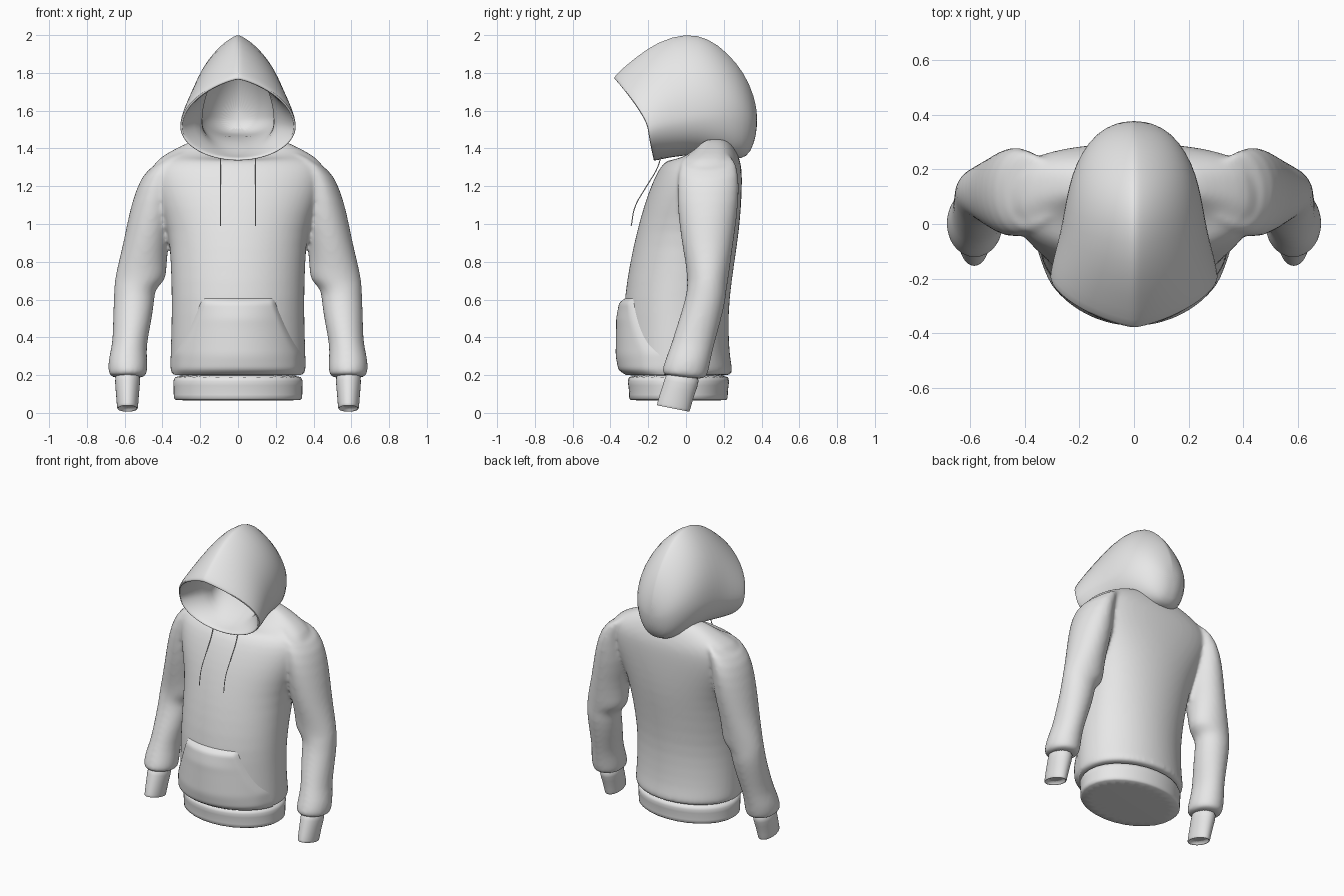
import bpy, bmesh, math
from math import sin, cos, pi

cube = bpy.data.objects.get("Cube")
if cube:
    bpy.data.objects.remove(cube)

GREY = (0.8, 0.8, 0.8, 1)
cloth = bpy.data.materials.new("light grey cloth")
cloth.use_nodes = True
cloth.diffuse_color = GREY
cloth.node_tree.nodes["Principled BSDF"].inputs["Base Color"].default_value = GREY


def finish(name, bm, angle=60):
    """Turn a bmesh into a smooth object."""
    bmesh.ops.recalc_face_normals(bm, faces=bm.faces)
    mesh = bpy.data.meshes.new(name)
    bm.to_mesh(mesh)
    bm.free()
    mesh.materials.append(cloth)
    obj = bpy.data.objects.new(name, mesh)
    bpy.context.collection.objects.link(obj)
    soften = obj.modifiers.new("soften", "SUBSURF")
    soften.levels = soften.render_levels = 1
    bpy.ops.object.select_all(action="DESELECT")
    obj.select_set(True)
    bpy.context.view_layer.objects.active = obj
    bpy.ops.object.shade_smooth_by_angle(angle=math.radians(angle))
    return obj


def add_loft(bm, loops):
    """Skin closed loops of equal length and cap both ends."""
    rows = [[bm.verts.new(p) for p in loop] for loop in loops]
    n = len(rows[0])
    for a, b in zip(rows, rows[1:]):
        for i in range(n):
            j = (i + 1) % n
            bm.faces.new((a[i], a[j], b[j], b[i]))
    bm.faces.new(rows[0])
    bm.faces.new(rows[-1])


def loft(name, loops):
    bm = bmesh.new()
    add_loft(bm, loops)
    return finish(name, bm)


def power(v, e):
    return math.copysign(abs(v) ** e, v)


def slice_loop(z, xc, yc, rx, ry, back=1.0, tilt=0.0, sag=0.0, slope=0.0, n=28):
    """Horizontal slice; back squares off the rear, the rest bend it."""
    loop = []
    for i in range(n):
        a = 2 * pi * i / n
        dx = rx * cos(a)
        dy = ry * power(sin(a), back if sin(a) > 0 else 1.0)
        loop.append((xc + dx, yc + dy,
                     z - tilt * dy - sag * max(0, -sin(a)) - slope * dx))
    return loop


# Torso: z, y centre, half width, half depth
TORSO = [(0.195, -0.045, 0.347, 0.275), (0.205, -0.045, 0.358, 0.292),
         (0.24, -0.045, 0.362, 0.292), (0.30, -0.05, 0.36, 0.283),
         (0.45, -0.052, 0.355, 0.278), (0.60, -0.05, 0.353, 0.28),
         (0.80, -0.02, 0.358, 0.278), (0.96, 0.01, 0.37, 0.272),
         (1.10, 0.035, 0.42, 0.258), (1.20, 0.055, 0.45, 0.242),
         (1.29, 0.075, 0.465, 0.222), (1.345, 0.09, 0.43, 0.194),
         (1.395, 0.10, 0.345, 0.165), (1.44, 0.105, 0.25, 0.135),
         (1.462, 0.105, 0.19, 0.10)]
body = bmesh.new()
add_loft(body, [slice_loop(z, 0, yc, rx, ry, 0.95 - 0.45 * min(1, max(0, z - 0.5) / 0.7),
                           0, max(0, z - 1.34)) for z, yc, rx, ry in TORSO])

# Sleeves: z, x centre, y centre, half width, half depth
SLEEVE = [(1.375, 0.31, 0.12, 0.05, 0.09), (1.345, 0.39, 0.12, 0.096, 0.15),
          (1.20, 0.438, 0.117, 0.103, 0.168), (1.05, 0.455, 0.115, 0.124, 0.158),
          (0.90, 0.487, 0.114, 0.12, 0.137), (0.78, 0.508, 0.117, 0.13, 0.117),
          (0.70, 0.516, 0.115, 0.138, 0.109), (0.66, 0.548, 0.11, 0.108, 0.105),
          (0.60, 0.55, 0.104, 0.109, 0.108), (0.48, 0.56, 0.07, 0.102, 0.113),
          (0.36, 0.575, 0.035, 0.09, 0.111), (0.285, 0.584, 0.013, 0.104, 0.117),
          (0.22, 0.583, -0.005, 0.104, 0.122), (0.195, 0.583, -0.01, 0.099, 0.116),
          (0.188, 0.584, -0.012, 0.07, 0.09)]
# Cuffs end in a recessed opening
CUFF = [(0.22, 0.584, -0.01, 0.068, 0.088), (0.16, 0.585, -0.025, 0.067, 0.088),
        (0.09, 0.585, -0.05, 0.06, 0.087), (0.027, 0.585, -0.067, 0.056, 0.088),
        (0.022, 0.585, -0.068, 0.054, 0.086), (0.024, 0.585, -0.067, 0.046, 0.076),
        (0.045, 0.585, -0.06, 0.044, 0.072)]
for side, s in (("left", 1), ("right", -1)):
    add_loft(body, [slice_loop(z, s * xc, yc, rx, ry, 1, 0.1 if z < 0.4 else 0, 0,
                               s * min(0.5, max(0, 3 * (z - 1.15))))
                    for z, xc, yc, rx, ry in SLEEVE])
    loft(side + "_cuff", [slice_loop(z, s * xc, yc, rx, ry, 1, 0.2)
                          for z, xc, yc, rx, ry in CUFF])

# Fuse torso and sleeves into one garment with soft armholes
garment = finish("torso_and_sleeves", body)
fuse = garment.modifiers.new("fuse", "REMESH")
fuse.mode = "VOXEL"
fuse.voxel_size = 0.012
fuse.use_smooth_shade = True
blend = garment.modifiers.new("blend", "SMOOTH")
blend.factor = 0.5
blend.iterations = 10

# Hem band
HEM = [(0.065, 0.34, 0.26), (0.07, 0.343, 0.263), (0.12, 0.343, 0.263),
       (0.17, 0.346, 0.272), (0.21, 0.345, 0.272)]
loft("hem_band", [slice_loop(z, 0, -0.04, rx, ry, 0.95) for z, rx, ry in HEM])


def hood_loop(yt, zt, w, yw, zw, yb, zb, n=36):
    """Peaked section through a top, a widest and a bottom point."""
    loop = []
    for i in range(n):
        a = 2 * pi * i / n
        c = cos(a)
        y_end, z_end = (yt, zt) if c > 0 else (yb, zb)
        # Peaked crown, oval opening, fuller underside further back
        e = 1.5 if c > 0 else 1.0 if yb < -0.12 else 0.82
        loop.append((w * power(sin(a), e), yw + (y_end - yw) * abs(c) ** 1.25,
                     zw + (z_end - zw) * abs(c)))
    return loop


# Hood: inner lining from the back forward, round the rim, then the outside
LINING = [(0.345, 1.60, 0.05, 0.35, 1.55, 0.34, 1.50),
          (0.285, 1.79, 0.15, 0.28, 1.57, 0.27, 1.47),
          (0.10, 1.955, 0.21, 0.12, 1.57, 0.12, 1.465),
          (-0.05, 1.965, 0.20, 0.02, 1.55, 0.0, 1.43),
          (-0.18, 1.90, 0.178, -0.06, 1.54, -0.08, 1.38),
          (-0.28, 1.82, 0.235, -0.13, 1.53, -0.13, 1.36),
          (-0.36, 1.763, 0.285, -0.19, 1.52, -0.163, 1.352)]
OUTSIDE = [(-0.378, 1.765, 0.297, -0.205, 1.515, -0.172, 1.342),
           (-0.382, 1.777, 0.307, -0.203, 1.515, -0.17, 1.335),
           (-0.365, 1.80, 0.309, -0.185, 1.52, -0.155, 1.336),
           (-0.27, 1.882, 0.295, -0.12, 1.54, -0.10, 1.35),
           (-0.15, 1.968, 0.27, -0.03, 1.56, -0.02, 1.36),
           (0.0, 2.013, 0.255, 0.06, 1.58, 0.06, 1.37),
           (0.12, 1.985, 0.239, 0.14, 1.59, 0.14, 1.36),
           (0.22, 1.908, 0.214, 0.22, 1.59, 0.22, 1.345),
           (0.31, 1.80, 0.168, 0.30, 1.57, 0.295, 1.342),
           (0.362, 1.675, 0.105, 0.357, 1.54, 0.343, 1.375),
           (0.378, 1.58, 0.03, 0.378, 1.53, 0.375, 1.48)]
loft("hood", [hood_loop(*row) for row in LINING + OUTSIDE])


def torso_front(x, z):
    """Depth of the torso front at a given width and height."""
    for a, b in zip(TORSO, TORSO[1:]):
        if z <= b[0]:
            t = max(0, (z - a[0]) / (b[0] - a[0]))
            yc, rx, ry = (p + (q - p) * t for p, q in zip(a[1:], b[1:]))
            return yc - ry * math.sqrt(max(0, 1 - (x / rx) ** 2))


# Front pocket: a padded panel that follows the torso, edges tucked in
bm = bmesh.new()
ROWS, COLS = 18, 24
grid = []
for r in range(ROWS + 1):
    t = r / ROWS
    z = 0.20 + 0.41 * t
    slant = max(0, (z - 0.32) / 0.29)
    half = 0.345 - 0.155 * slant ** 0.75
    row = []
    for c in range(COLS + 1):
        u = 2 * c / COLS - 1
        edge = r in (0, ROWS) or c in (0, COLS)
        swell = min(1, t * 4, 0.2 + (1 - t) * 3)
        puff = -0.012 if edge else 0.014 + 0.026 * (1 - u * u) * swell
        x = u * half
        row.append(bm.verts.new((x, torso_front(x, z) - puff, z)))
    grid.append(row)
for a, b in zip(grid, grid[1:]):
    for c in range(COLS):
        bm.faces.new((a[c], a[c + 1], b[c + 1], b[c]))
finish("front_pocket", bm, 50)

# Drawstrings
for side, s in (("left", 1), ("right", -1)):
    curve = bpy.data.curves.new(side + "_drawstring", "CURVE")
    curve.dimensions = "3D"
    curve.bevel_depth = 0.003
    curve.bevel_resolution = 1
    curve.use_fill_caps = True
    path = [(-0.13, 1.36), (-0.155, 1.29), (-0.215, 1.19), (-0.27, 1.09), (-0.29, 0.99)]
    spline = curve.splines.new("BEZIER")
    spline.bezier_points.add(len(path) - 1)
    for point, (y, z) in zip(spline.bezier_points, path):
        point.co = (s * 0.093, y, z)
        point.handle_left_type = point.handle_right_type = "AUTO"
    curve.materials.append(cloth)
    string = bpy.data.objects.new(side + "_drawstring", curve)
    bpy.context.collection.objects.link(string)
